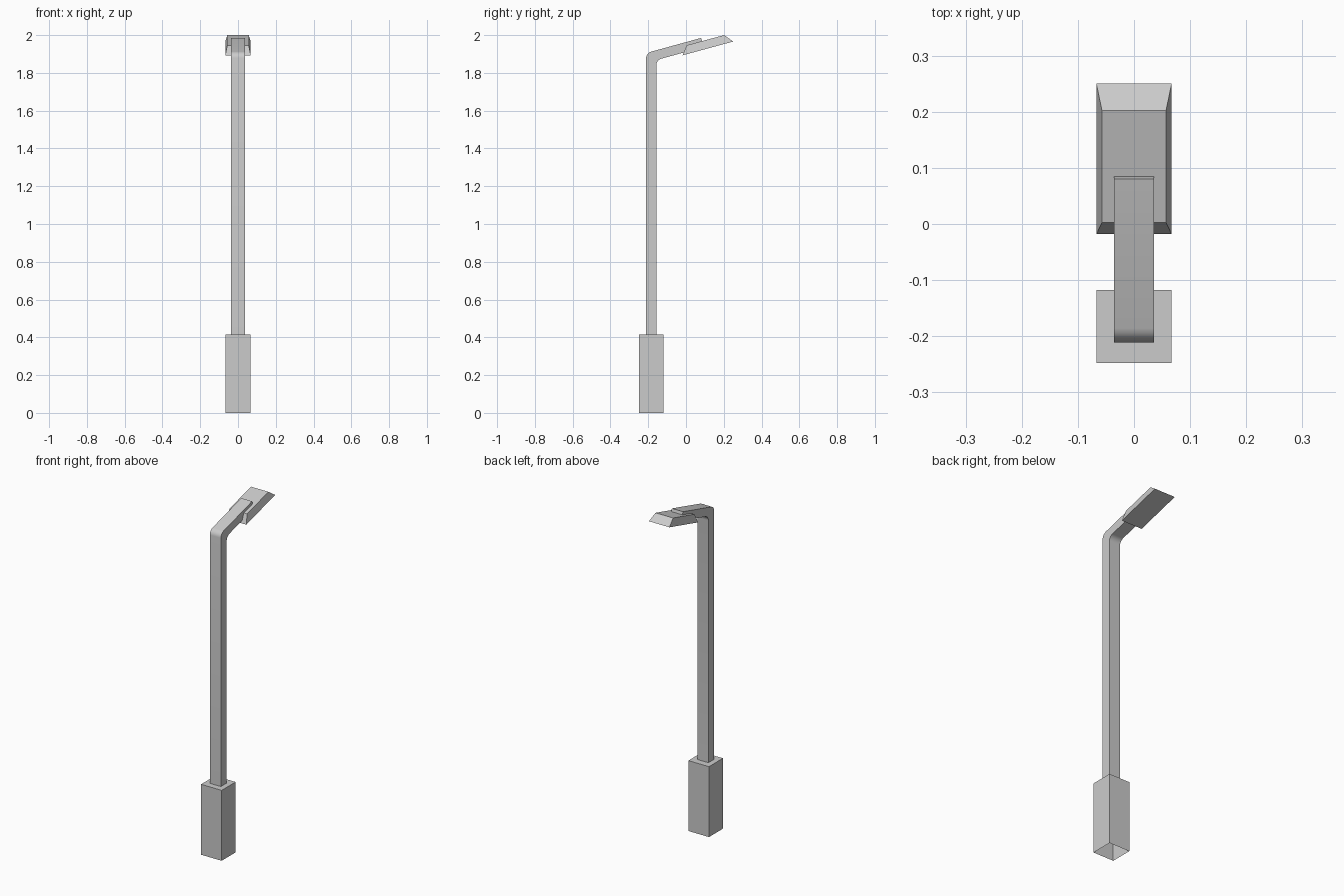
import bpy, bmesh, math

cube = bpy.data.objects.get("Cube")
if cube:
    bpy.data.objects.remove(cube, do_unlink=True)

# Single grey metal
GREY = (0.6, 0.6, 0.6, 1)
metal = bpy.data.materials.new("grey_metal")
metal.use_nodes = True
metal.diffuse_color = GREY
metal.node_tree.nodes["Principled BSDF"].inputs["Base Color"].default_value = GREY


def finish(name, bm):
    bmesh.ops.recalc_face_normals(bm, faces=bm.faces)
    mesh = bpy.data.meshes.new(name)
    bm.to_mesh(mesh)
    bm.free()
    mesh.materials.append(metal)
    obj = bpy.data.objects.new(name, mesh)
    bpy.context.collection.objects.link(obj)
    return obj


def loft(bm, ring_a, ring_b):
    """Closed solid between two matching rings of points."""
    a = [bm.verts.new(p) for p in ring_a]
    b = [bm.verts.new(p) for p in ring_b]
    n = len(a)
    sides = [bm.faces.new((a[i], a[(i + 1) % n], b[(i + 1) % n], b[i])) for i in range(n)]
    return bm.faces.new(a[::-1]), bm.faces.new(b), sides


def rect(half_width, near, far):
    """Four points spanning x, from a near (y, z) to a far (y, z)."""
    return [(-half_width, *near), (half_width, *near),
            (half_width, *far), (-half_width, *far)]


def remove_faces(bm, faces):
    bmesh.ops.delete(bm, geom=faces, context='FACES_ONLY')


# Square base box, open underneath
BASE_TOP = 0.415
bm = bmesh.new()
bottom, top, sides = loft(bm, rect(0.067, (-0.248, 0), (-0.118, 0)),
                          rect(0.067, (-0.248, BASE_TOP), (-0.118, BASE_TOP)))
bmesh.ops.recalc_face_normals(bm, faces=bm.faces)
remove_faces(bm, [bottom])
base = finish("base", bm)

# Bent pole: side profile extruded across x, with both elbow edges rounded
profile = [(-0.211, BASE_TOP), (-0.211, 1.905), (0.08, 1.985),
           (0.094, 1.937), (-0.157, 1.868), (-0.157, BASE_TOP)]
bm = bmesh.new()
left, right, sides = loft(bm, [(-0.036, y, z) for y, z in profile],
                          [(0.036, y, z) for y, z in profile])
bmesh.ops.recalc_face_normals(bm, faces=bm.faces)
remove_faces(bm, [sides[-1]])
elbows = [e for e in bm.edges
          if abs(e.verts[0].co.x - e.verts[1].co.x) > 0.05
          and e.verts[0].co.y < -0.1 and e.verts[0].co.z > 1]
bmesh.ops.bevel(bm, geom=elbows, offset=0.026, offset_type='OFFSET',
                segments=5, profile=0.5, affect='EDGES')
pole = finish("pole", bm)

# Tilted lamp head, tapering towards its top
bm = bmesh.new()
loft(bm, rect(0.067, (-0.018, 1.893), (0.25, 1.966)),
     rect(0.057, (0.003, 1.946), (0.202, 2.0)))
head = finish("lamp_head", bm)

# Smooth only the rounded elbow
bpy.ops.object.select_all(action='DESELECT')
pole.select_set(True)
bpy.context.view_layer.objects.active = pole
bpy.ops.object.shade_smooth_by_angle(angle=math.radians(30))
